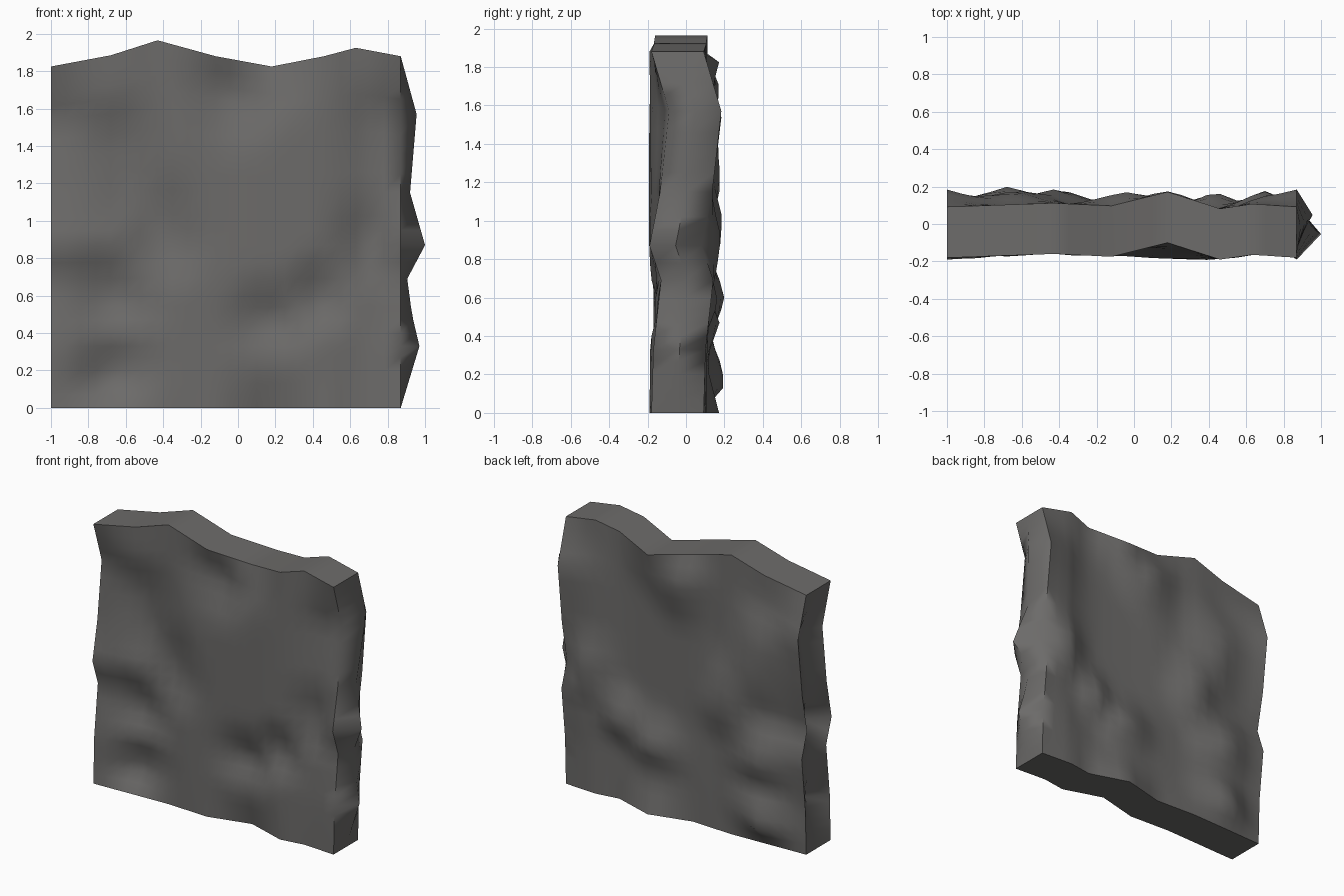
import bpy, bmesh, math

if "Cube" in bpy.data.objects:
    bpy.data.objects.remove(bpy.data.objects["Cube"])

XS = [-1, -.92, -.84, -.76, -.68, -.6, -.52, -.43, -.35, -.27, -.2, -.12, -.04, .03, .1, .18, .25, .32, .39, .46,
      .55, .63, .7, .78, .87]
ZS = [0, .07, .13, .2, .27, .33, .4, .47, .54, .6, .69, .78, .87, .95, 1.02, 1.15, 1.25, 1.36, 1.46, 1.57,
      1.65, 1.72, 1.8, 1.88]
TOP = [(-1, 1.825), (-.68, 1.885), (-.43, 1.965), (-.12, 1.88), (.18, 1.825), (.46, 1.88), (.63, 1.925), (.87, 1.88)]
# inward shift of the side edges (by z) and of the top and bottom edges (by x)
SIDE = [(0, 0), (.33, .01), (.69, .05), (.87, -.01), (1.15, .045), (1.57, .092), (1.88, 0)]
CAP = [(-1, 0), (-.43, .02), (-.12, .005), (.18, .08), (.46, -.01), (.63, .015), (.87, 0)]
# gentle waviness of the front (by x)
BASE = [(-1, -.17), (-.68, -.18), (-.45, -.155), (-.32, -.17), (-.1, -.168), (.1, -.182), (.38, -.192),
        (.55, -.18), (.7, -.152), (.87, -.17)]
# outward bulge of the right edge, matched by a groove in the left edge (by z)
BULGE = [(0, 0), (.33, .1), (.5, .06), (.69, .035), (.87, .13), (1.15, .05), (1.57, .085), (1.88, 0)]
# hollow valleys: start x, z, end x, z, radius, y of the floor (ridges on the back)
VALLEYS = [(-.66, 1.4, -.58, 1.14, .28, -.093), (-.44, 1.02, -.4, .88, .26, -.085), (-.68, .62, -.66, .58, .28, -.07),
           (-.66, .22, -.69, .13, .26, -.075), (.14, .47, .2, .47, .25, -.098), (.43, .62, .43, .57, .2, -.098),
           (.73, .92, .73, .85, .24, -.085), (-.05, 1.72, -.03, 1.66, .28, -.1)]
THICK = .272


def lerp(table, t):
    for (a, p), (b, q) in zip(table, table[1:]):
        if t <= b:
            return p + (q - p) * (t - a) / (b - a)
    return table[-1][1]


def segment_distance(x, z, x0, z0, x1, z1):
    dx, dz = x1 - x0, z1 - z0
    t = max(0, min(1, ((x - x0) * dx + (z - z0) * dz) / (dx * dx + dz * dz)))
    return math.hypot(x - x0 - t * dx, z - z0 - t * dz)


def depth(x, z):
    to_side, to_cap = min(x + 1, .87 - x), min(z, 1.88 - z)
    side = max(0, 1 - to_side / .33)
    cap = max(0, 1 - to_cap / .33) * min(1, to_side / .2)
    y = lerp(BASE, x)
    y += (-.18 + lerp(SIDE, z) - y) * side
    y += (-.18 + lerp(CAP, x) - y) * cap
    free = min(1, to_side / .14, to_cap / .13)
    hollow = max((floor - y) * max(0, 1 - segment_distance(x, z, *s) / r) for *s, r, floor in VALLEYS)
    return y + max(0, hollow) * free


bm = bmesh.new()


def sheet(offset):
    return [[bm.verts.new((x, depth(x, z) + offset, z + (lerp(TOP, x) - 1.88) * (z / 1.88) ** 3))
             for x in XS] for z in ZS]


def skin(rows):
    for a, b in zip(rows, rows[1:]):
        for i in range(len(a) - 1):
            bm.faces.new((a[i], a[i + 1], b[i + 1], b[i]))


def side_rim(column):
    """Edge strip with a jagged middle line; it meets the corners without a gap."""
    f, b = [r[column] for r in front], [r[column] for r in back]
    mid = []
    for z, p, q in zip(ZS, f, b):
        c = (p.co + q.co) / 2
        c.x += lerp(BULGE, z)
        mid.append(bm.verts.new(c))
    skin([f, mid, b])
    return mid


# matching front and back sheets
front, back = sheet(0), sheet(THICK)
skin(front)
skin(back)
# grooved left rim and bulging right rim
left, right = side_rim(0), side_rim(-1)
# top and bottom rims, sharing the corner points of the side rims
for k in (0, -1):
    f, b = front[k], back[k]
    n = len(XS) - 1
    for i in range(1, n - 1):
        bm.faces.new((f[i], f[i + 1], b[i + 1], b[i]))
    bm.faces.new((f[0], f[1], b[1], b[0], left[k]))
    bm.faces.new((f[n - 1], f[n], right[k], b[n], b[n - 1]))
bmesh.ops.recalc_face_normals(bm, faces=bm.faces)

mesh = bpy.data.meshes.new("rock_wall")
bm.to_mesh(mesh)
bm.free()
wall = bpy.data.objects.new("rock_wall", mesh)
bpy.context.collection.objects.link(wall)
mat = bpy.data.materials.new("dark grey stone")
mat.diffuse_color = (.15, .146, .142, 1)
mat.use_nodes = True
mat.node_tree.nodes["Principled BSDF"].inputs["Base Color"].default_value = mat.diffuse_color
mesh.materials.append(mat)

bpy.context.view_layer.objects.active = wall
wall.select_set(True)
bpy.ops.object.shade_smooth_by_angle(angle=math.radians(60))
